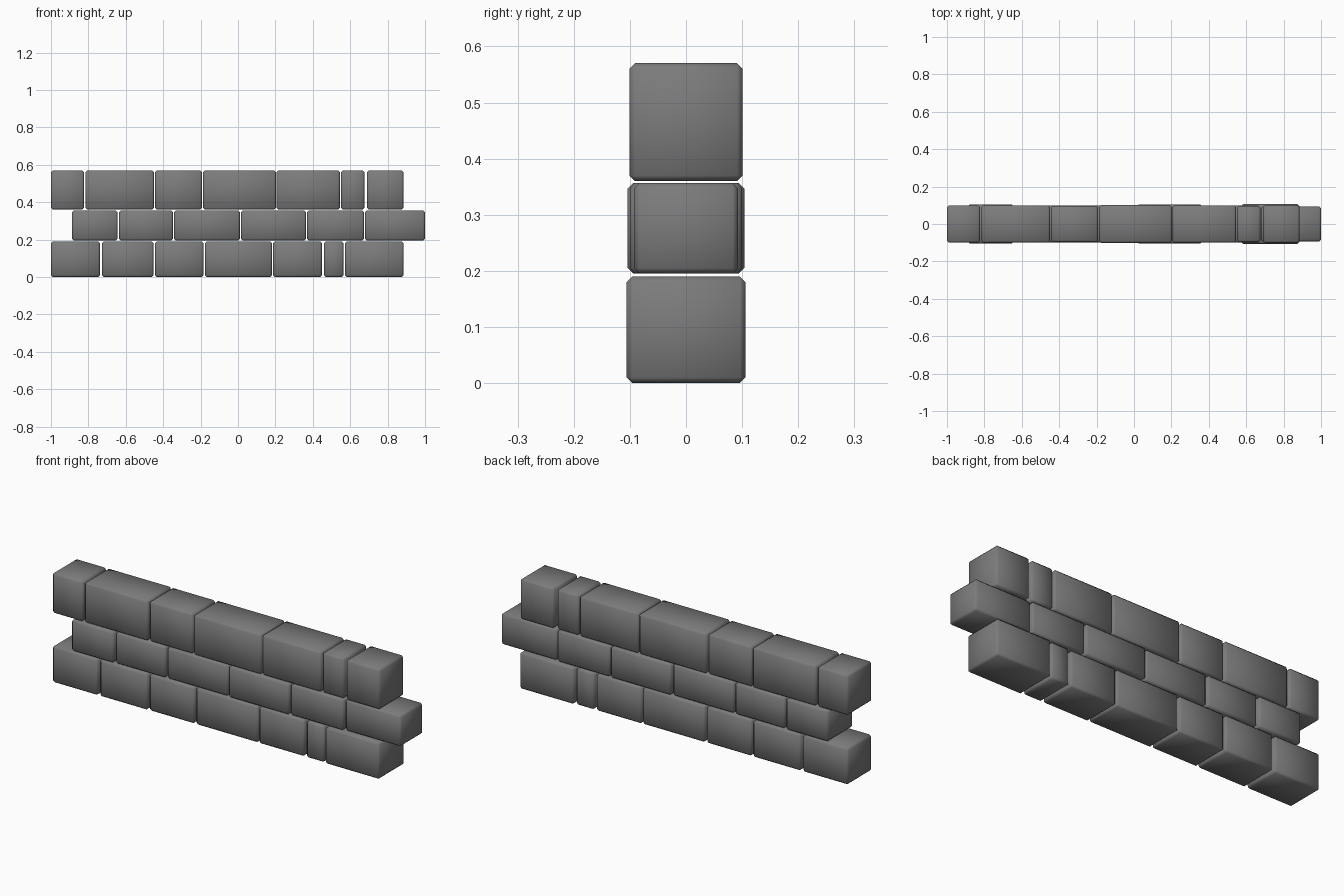
import bpy, bmesh

if "Cube" in bpy.data.objects:
    bpy.data.objects.remove(bpy.data.objects["Cube"])

stone = bpy.data.materials.new("grey stone")
stone.diffuse_color = (0.2, 0.2, 0.2, 1)
stone.use_nodes = True
stone.node_tree.nodes["Principled BSDF"].inputs["Base Color"].default_value = stone.diffuse_color

# Each course: bottom, top, then bricks as (left, right, half depth)
courses = {
    "bottom": (0.0, 0.19, [(-1.0, -.738, .1), (-.727, -.452, .1), (-.444, -.184, .098),
                           (-.176, .182, .099), (.187, .449, .1), (.46, .564, .1), (.572, .885, .106)]),
    "middle": (0.195, 0.357, [(-.888, -.644, .104), (-.636, -.348, .1), (-.342, .01, .098),
                              (.016, .364, .104), (.369, .674, .1), (.679, 1.0, .093)]),
    "top": (0.36, 0.57, [(-1.0, -.823, .1), (-.815, -.449, .1), (-.444, -.193, .097),
                         (-.187, .203, .101), (.206, .545, .1), (.551, .676, .097), (.69, .885, .101)]),
}


def brick(name, x0, x1, d, z0, z1):
    """Stone block with small chamfered edges, smooth shaded."""
    bm = bmesh.new()
    bmesh.ops.create_cube(bm, size=1)
    for v in bm.verts:
        v.co.x *= x1 - x0
        v.co.y *= 2 * d
        v.co.z *= z1 - z0
    bmesh.ops.bevel(bm, geom=bm.edges[:], offset=0.01, segments=1, affect='EDGES')
    for f in bm.faces:
        f.smooth = True
    me = bpy.data.meshes.new(name)
    bm.to_mesh(me)
    bm.free()
    me.materials.append(stone)
    ob = bpy.data.objects.new(name, me)
    ob.location = ((x0 + x1) / 2, 0, (z0 + z1) / 2)
    bpy.context.collection.objects.link(ob)


# Wall courses
for course, (z0, z1, bricks) in courses.items():
    for i, (x0, x1, d) in enumerate(bricks, 1):
        brick(f"{course}_brick_{i}", x0, x1, d, z0, z1)
